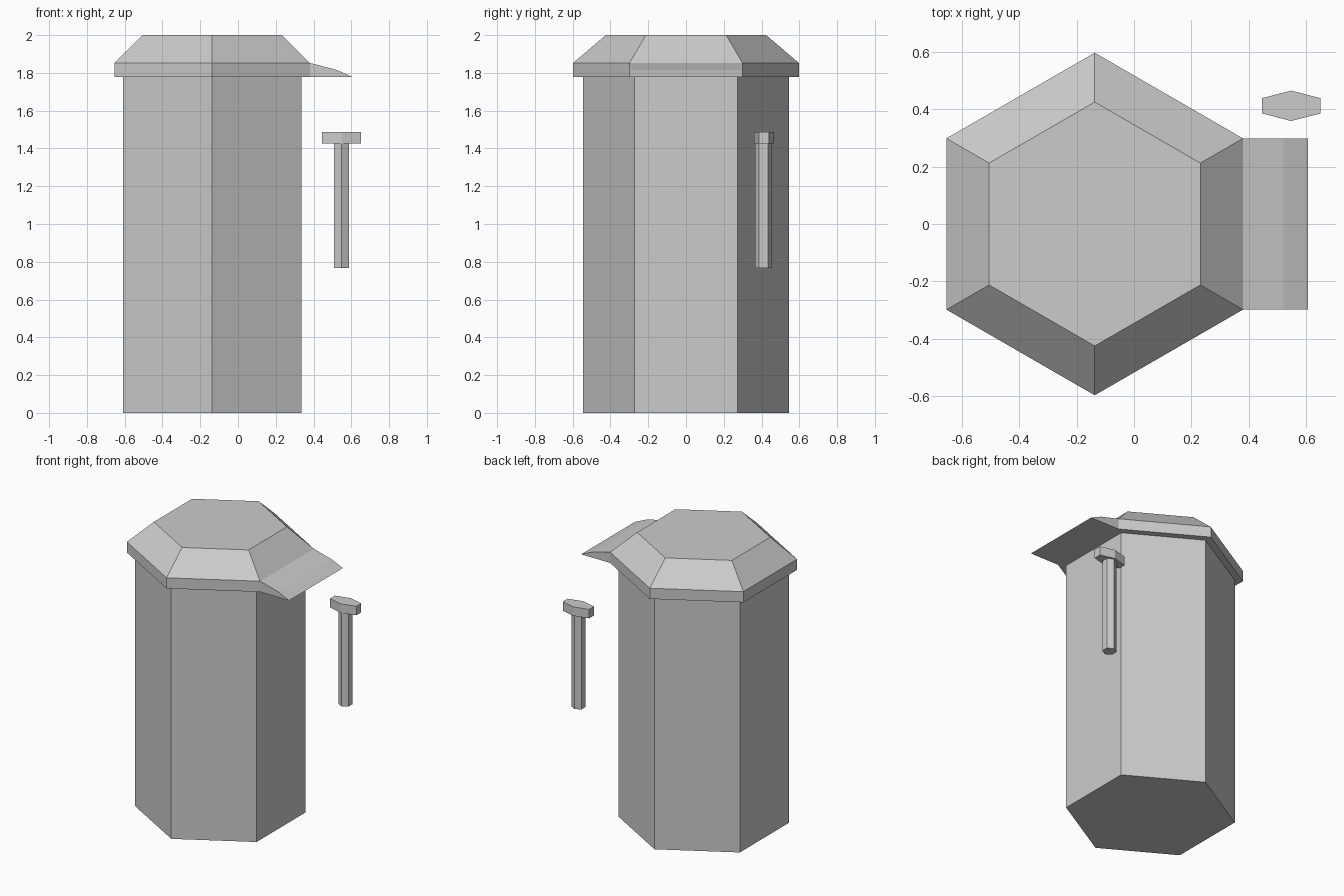
import bpy, bmesh
from math import pi, sin, cos

if "Cube" in bpy.data.objects:
    bpy.data.objects.remove(bpy.data.objects["Cube"])

CX = -0.137  # centre of the canister


def mesh_object(name, bm):
    bmesh.ops.recalc_face_normals(bm, faces=bm.faces)
    mesh = bpy.data.meshes.new(name)
    bm.to_mesh(mesh)
    bm.free()
    obj = bpy.data.objects.new(name, mesh)
    bpy.context.collection.objects.link(obj)
    return obj


def hex_stack(name, x, y, sections, stretch=1.0):
    """Hexagonal solid lofted through (radius, z) sections, corners on +-y."""
    bm = bmesh.new()
    rings = []
    for r, z in sections:
        angles = [pi / 6 + k * pi / 3 for k in range(6)]
        rings.append([bm.verts.new((x + stretch * r * cos(a), y + r * sin(a), z))
                      for a in angles])
    for lo, hi in zip(rings, rings[1:]):
        for k in range(6):
            n = (k + 1) % 6
            bm.faces.new((lo[k], lo[n], hi[n], hi[k]))
    bm.faces.new(rings[0][::-1])
    bm.faces.new(rings[-1])
    return mesh_object(name, bm)


# Body and overhanging bevelled lid
hex_stack("body", CX, 0, [(0.545, 0), (0.545, 1.778)])
hex_stack("lid", CX, 0, [(0.597, 1.778), (0.597, 1.853), (0.425, 2.0)])

# Drooping spout wedge on the right side of the lid
bm = bmesh.new()
profile = [(0.38, 1.778), (0.606, 1.778), (0.522, 1.816), (0.38, 1.853)]
face = bm.faces.new([bm.verts.new((x, -0.298, z)) for x, z in profile])
out = bmesh.ops.extrude_face_region(bm, geom=[face])
bmesh.ops.translate(bm, vec=(0, 0.596, 0),
                    verts=[g for g in out["geom"] if isinstance(g, bmesh.types.BMVert)])
mesh_object("spout", bm)

# Floating plunger: slim shaft with a stretched grip
hex_stack("plunger_shaft", 0.548, 0.41, [(0.046, 0.767), (0.046, 1.425)])
hex_stack("plunger_grip", 0.548, 0.412, [(0.053, 1.425), (0.053, 1.488)], stretch=2.23)
